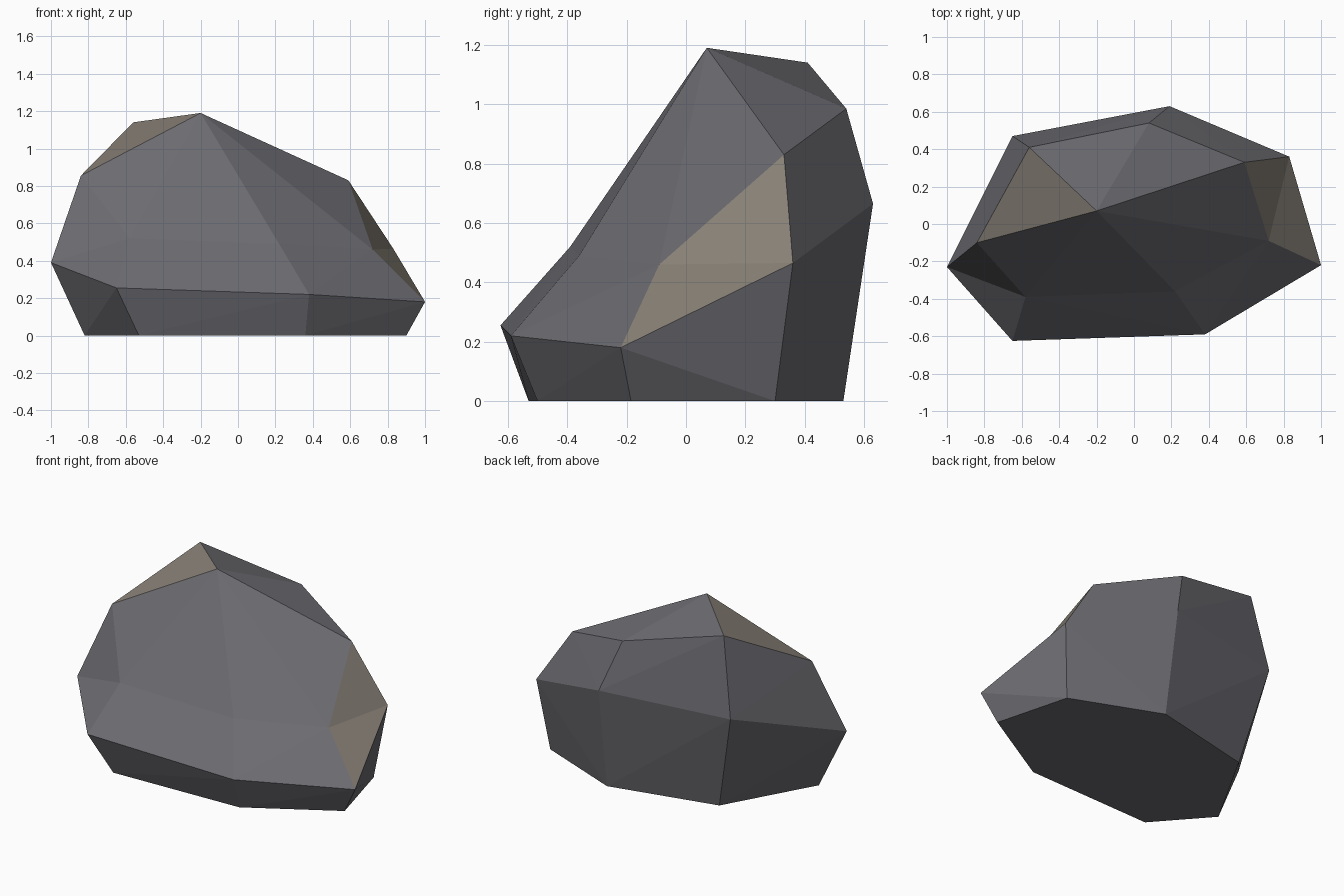
import bpy
import bmesh
from mathutils import Vector

cube = bpy.data.objects.get("Cube")
if cube:
    bpy.data.objects.remove(cube, do_unlink=True)


def make_material(name, colour):
    mat = bpy.data.materials.new(name)
    mat.use_nodes = True
    mat.diffuse_color = (*colour, 1)
    shader = mat.node_tree.nodes["Principled BSDF"]
    shader.inputs["Base Color"].default_value = (*colour, 1)
    shader.inputs["Roughness"].default_value = 0.9
    return mat


# Corners of the chiselled upper stone
corners = {
    "peak": (-.2, .07, 1.19), "crest": (-.56, .41, 1.14),
    "shoulder": (.59, .33, .83), "ridge": (.08, .54, .985),
    "cheek": (-.84, -.1, .855), "notch": (-.58, -.39, .52),
    "brow": (.22, -.36, .49), "flank": (.72, -.09, .46),
}

# Widest outline, counterclockwise from above, with the footprint beneath it
belt = {
    "east": ((1, -.22, .18), (.9, -.185)),
    "northeast": ((.83, .36, .465), (.77, .3)),
    "north": ((.19, .63, .665), (.2, .53)),
    "northwest": ((-.65, .47, .64), (-.5, .37)),
    "west": ((-1, -.23, .39), (-.82, -.2)),
    "southwest": ((-.65, -.625, .255), (-.53, -.53)),
    "southeast": ((.38, -.59, .22), (.36, -.5)),
}

# Facets between the belt and the peak
grey_facets = [
    "northeast north ridge shoulder",
    "north northwest crest ridge",
    "northwest west cheek crest",
    "west southwest notch",
    "west notch cheek",
    "southwest southeast brow notch",
    "southeast east flank brow",
    "peak ridge crest",
    "peak shoulder ridge",
    "peak cheek notch",
    "peak notch brow",
    "peak brow flank",
    "peak flank shoulder",
]
tan_facets = ["peak crest cheek", "east northeast flank", "northeast shoulder flank"]

bm = bmesh.new()
verts = {name: bm.verts.new(co) for name, co in corners.items()}
for name, (upper, foot) in belt.items():
    verts[name] = bm.verts.new(upper)
    verts[name + "_foot"] = bm.verts.new((*foot, 0))


def add_facet(names, material=0):
    """Add a facet, folding a bent quad along its outward diagonal."""
    ring = [verts[n] for n in names]
    pieces = [ring]
    if len(ring) == 4:
        a, b, c, d = ring
        normal = (b.co - a.co).cross(c.co - a.co)
        if normal.dot(d.co - a.co) < 0:
            pieces = [(a, b, c), (a, c, d)]
        else:
            pieces = [(b, c, d), (b, d, a)]
    for piece in pieces:
        bm.faces.new(piece).material_index = material


for facet in grey_facets:
    add_facet(facet.split())
for facet in tan_facets:
    add_facet(facet.split(), 1)

# Undercut walls and flat underside
names = list(belt)
for a, b in zip(names, names[1:] + names[:1]):
    add_facet([a + "_foot", b + "_foot", b, a])
add_facet([n + "_foot" for n in reversed(names)])

bmesh.ops.recalc_face_normals(bm, faces=bm.faces[:])
mesh = bpy.data.meshes.new("boulder")
bm.to_mesh(mesh)
bm.free()
mesh.materials.append(make_material("stone grey", (.15, .148, .165)))
mesh.materials.append(make_material("weathered tan", (.24, .213, .178)))
boulder = bpy.data.objects.new("boulder", mesh)
bpy.context.collection.objects.link(boulder)
